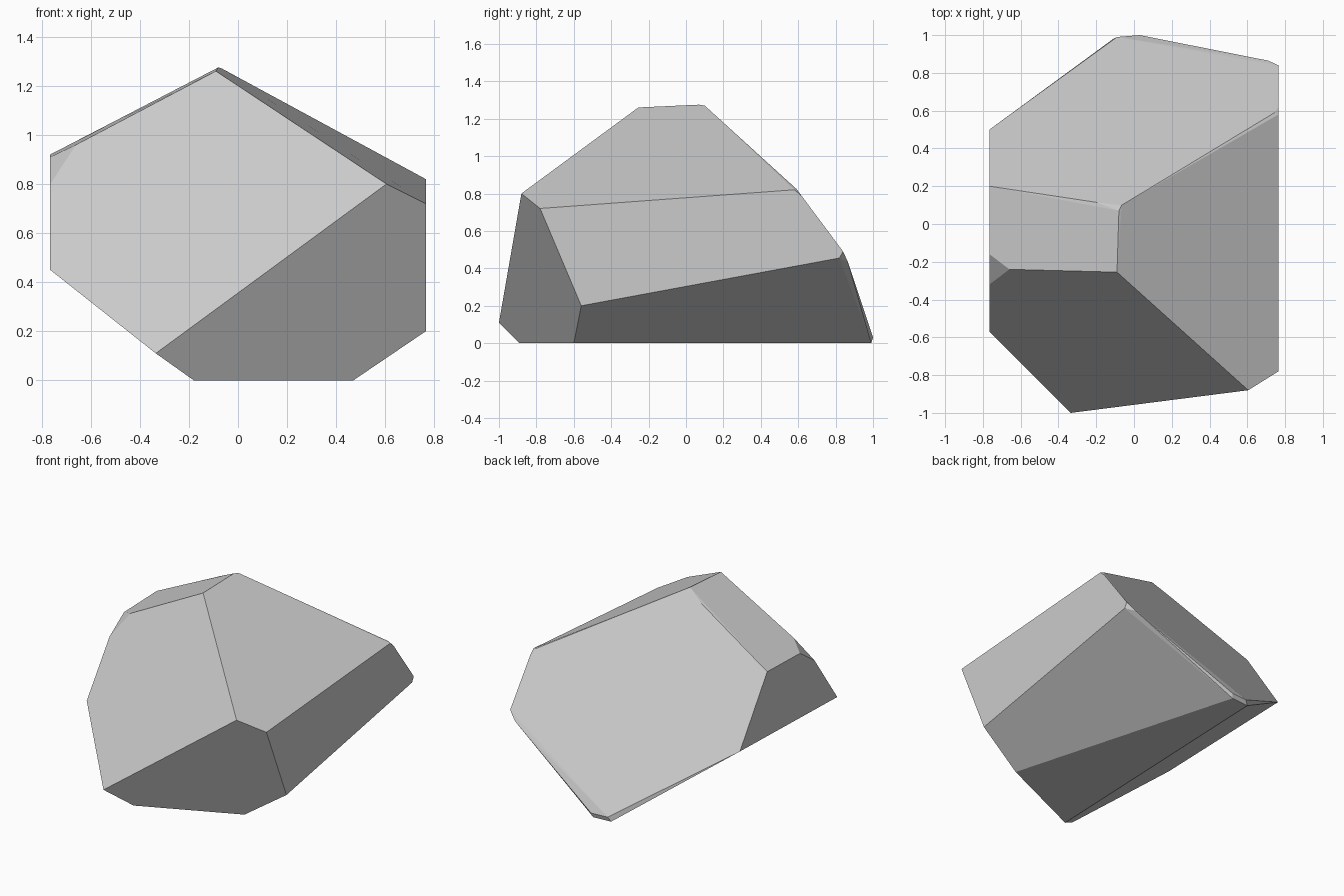
import bpy
import bmesh
import math

# Remove the default cube
default_cube = bpy.data.objects.get("Cube")
if default_cube:
    bpy.data.objects.remove(default_cube, do_unlink=True)

SIDE = 0.765  # both flanks of the boulder are sheared off vertically


def make_material(name, colour):
    material = bpy.data.materials.new(name)
    material.use_nodes = True
    material.diffuse_color = colour
    shader = material.node_tree.nodes["Principled BSDF"]
    shader.inputs["Base Color"].default_value = colour
    return material


def hull_object(name, corners, material):
    """Wrap corner points in a convex faceted solid with clean flat faces."""
    bm = bmesh.new()
    for corner in corners:
        bm.verts.new(corner)
    bmesh.ops.convex_hull(bm, input=bm.verts[:])
    bmesh.ops.dissolve_limit(bm, angle_limit=math.radians(4),
                             verts=bm.verts[:], edges=bm.edges[:])
    bmesh.ops.recalc_face_normals(bm, faces=bm.faces[:])
    mesh = bpy.data.meshes.new(name)
    bm.to_mesh(mesh)
    bm.free()
    mesh.materials.append(material)
    rock = bpy.data.objects.new(name, mesh)
    bpy.context.collection.objects.link(rock)
    return rock


# Sheared flanks, given as (y, z) outlines
left_flank = [(-.78, .72), (-.56, .2), (.82, .455), (.84, .49),
              (.62, .785), (.58, .82)]
right_flank = [(-.57, .45), (-.32, .8), (-.16, .91), (.2, .92), (.5, .48)]

# Crest, including its small chipped corners
crest = [(-.09, -.255, 1.26), (-.08, .07, 1.275), (-.065, .1, 1.27),
         (-.2, .115, 1.21), (-.66, -.24, .96)]

# Front brow and nose
front = [(-.335, -1, .11), (.605, -.88, .8)]

# Back corners and chips
back = [(.745, .59, .825), (.71, .865, .435), (.03, 1, .03), (-.09, .99, .03)]

# Flat base resting on the ground
base = [(x, y, 0) for x, y in [(.47, -.6), (-.18, -.89), (-.11, .98), (.02, .99)]]

corners = [(SIDE, y, z) for y, z in left_flank]
corners += [(-SIDE, y, z) for y, z in right_flank]
corners += crest + front + back + base

stone_grey = make_material("stone grey", (.6, .6, .6, 1))
hull_object("boulder", corners, stone_grey)
